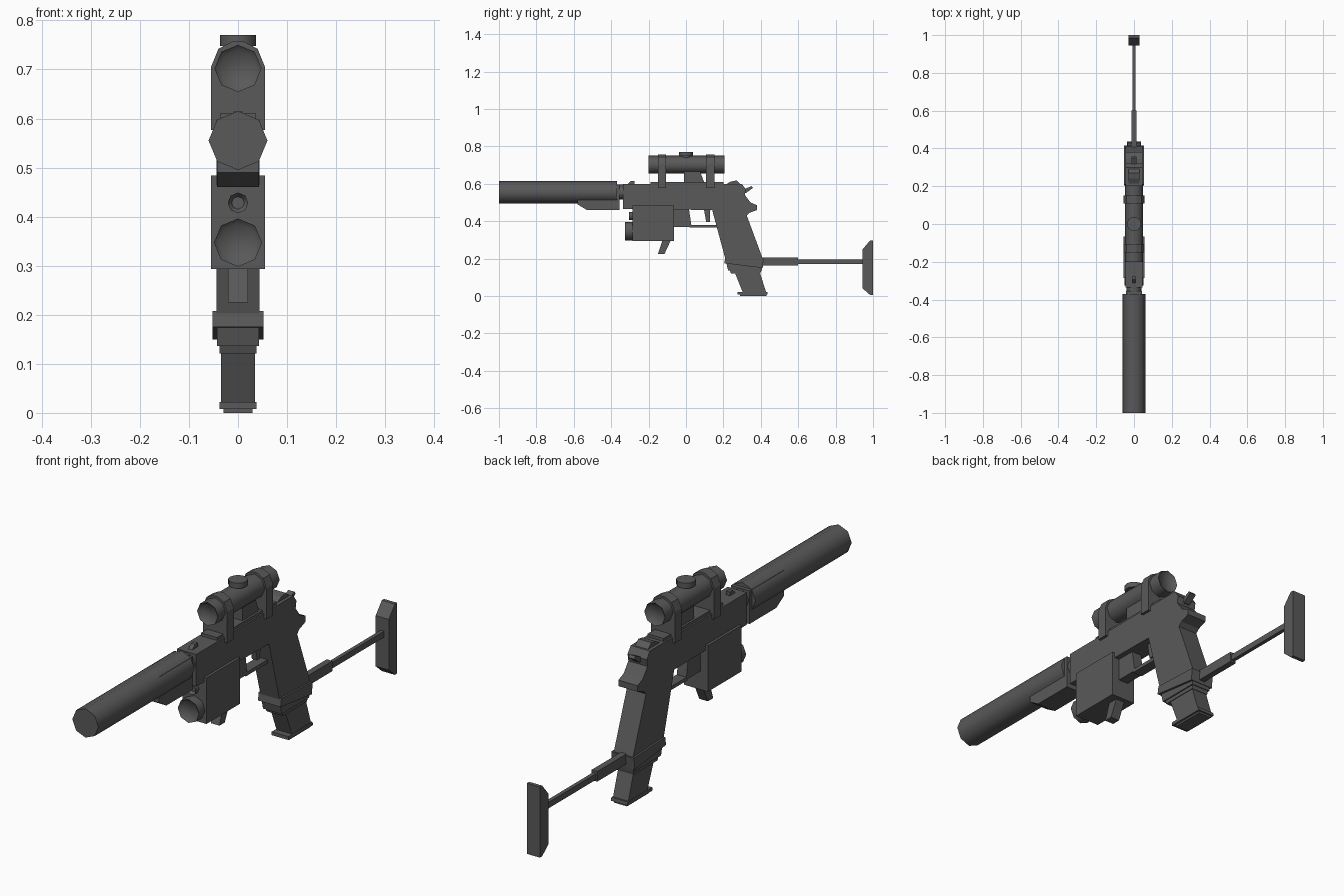
import bpy, bmesh, math
from mathutils import Matrix, Vector

if "Cube" in bpy.data.objects:
    bpy.data.objects.remove(bpy.data.objects["Cube"], do_unlink=True)

metal = bpy.data.materials.new("dark_grey")
metal.use_nodes = True
grey = (0.1, 0.1, 0.1, 1)
metal.diffuse_color = grey
metal.node_tree.nodes["Principled BSDF"].inputs["Base Color"].default_value = grey


def finish(name, bm, smooth=False):
    bmesh.ops.recalc_face_normals(bm, faces=bm.faces)
    mesh = bpy.data.meshes.new(name)
    bm.to_mesh(mesh)
    bm.free()
    mesh.materials.append(metal)
    obj = bpy.data.objects.new(name, mesh)
    bpy.context.collection.objects.link(obj)
    if smooth:
        bpy.ops.object.select_all(action='DESELECT')
        obj.select_set(True)
        bpy.context.view_layer.objects.active = obj
        bpy.ops.object.shade_smooth_by_angle(angle=math.radians(50))
    return obj


def extrude(name, points, direction):
    """Closed outline pushed along a direction."""
    bm = bmesh.new()
    face = bm.faces.new([bm.verts.new(p) for p in points])
    ext = bmesh.ops.extrude_face_region(bm, geom=[face])["geom"]
    bmesh.ops.translate(bm, vec=direction,
                        verts=[v for v in ext if isinstance(v, bmesh.types.BMVert)])
    return finish(name, bm)


def side(name, profile, half):
    """Side outline (y, z) widened to both sides of x = 0."""
    return extrude(name, [(-half, y, z) for y, z in profile], Vector((2 * half, 0, 0)))


def block(name, y0, y1, z0, z1, half):
    return side(name, [(y0, z0), (y1, z0), (y1, z1), (y0, z1)], half)


def tube(name, y0, y1, z, r, lip=0, depth=0.012, both=False):
    """Octagonal tube along y, with optional recessed ends."""
    bm = bmesh.new()
    place = Matrix.Translation((0, (y0 + y1) / 2, z)) @ Matrix.Rotation(math.pi / 2, 4, 'X')
    bmesh.ops.create_cone(bm, cap_ends=True, segments=8, radius1=r, radius2=r,
                          depth=y1 - y0, matrix=place)
    bm.normal_update()
    if lip:
        ends = [f for f in bm.faces if f.normal.y < -0.9 or (both and f.normal.y > 0.9)]
        for f in ends:
            n = f.normal.copy()
            bmesh.ops.inset_region(bm, faces=[f], thickness=lip)
            bmesh.ops.translate(bm, verts=f.verts[:], vec=-n * depth)
    return finish(name, bm, True)


def knob(name, z0, z1, r):
    bm = bmesh.new()
    bmesh.ops.create_cone(bm, cap_ends=True, segments=12, radius1=r, radius2=r,
                          depth=z1 - z0, matrix=Matrix.Translation((0, 0, (z0 + z1) / 2)))
    return finish(name, bm, True)


# Suppressor, shroud and muzzle
tube("suppressor", -1, -0.37, 0.555, 0.06)
side("barrel_shroud", [(-0.58, 0.49), (-0.53, 0.46), (-0.355, 0.46),
                       (-0.355, 0.597), (-0.58, 0.597)], 0.043)
tube("muzzle_neck", -0.38, -0.32, 0.555, 0.04)

# Receiver and grip in one outline
side("receiver_and_grip", [
    (-0.337, 0.465), (0.14, 0.46), (0.21, 0.2), (0.41, 0.2), (0.325, 0.43),
    (0.34, 0.445), (0.38, 0.46), (0.38, 0.485), (0.345, 0.5), (0.315, 0.54),
    (0.32, 0.57), (0.3, 0.598), (-0.337, 0.598)], 0.044)
block("top_rail", -0.19, 0.2, 0.59, 0.61, 0.037)
side("front_sight", [(-0.32, 0.59), (-0.275, 0.59), (-0.275, 0.614), (-0.295, 0.614)], 0.009)
side("rear_sight", [(0.2, 0.59), (0.3, 0.59), (0.27, 0.618), (0.24, 0.612)], 0.03)
side("hammer", [(0.3, 0.55), (0.32, 0.55), (0.358, 0.578), (0.35, 0.588), (0.3, 0.565)], 0.014)

# Trigger group
side("guard_front", [(-0.07, 0.37), (0.03, 0.37), (0.015, 0.47), (-0.07, 0.47)], 0.022)
block("guard_bar", 0.02, 0.18, 0.365, 0.38, 0.022)
side("trigger", [(0.095, 0.47), (0.13, 0.47), (0.128, 0.395), (0.108, 0.395)], 0.012)

# Grip collar, magazine and base
side("grip_collar", [(0.205, 0.175), (0.41, 0.15), (0.415, 0.2), (0.21, 0.208)], 0.052)
side("collar_step_upper", [(0.225, 0.136), (0.405, 0.136), (0.41, 0.17), (0.215, 0.18)], 0.043)
side("collar_step_lower", [(0.24, 0.121), (0.398, 0.121), (0.405, 0.15), (0.23, 0.15)], 0.038)
side("magazine", [(0.305, 0.015), (0.43, 0.015), (0.39, 0.14), (0.255, 0.14)], 0.035)
side("magazine_base", [(0.275, 0.008), (0.437, 0.008), (0.435, 0.022), (0.275, 0.022)], 0.038)
block("base_pad", 0.29, 0.43, 0, 0.01, 0.03)

# Shoulder stock
block("stock_sleeve", 0.37, 0.6, 0.163, 0.205, 0.013)
block("stock_rod", 0.59, 0.96, 0.17, 0.195, 0.008)
side("butt_plate", [(0.945, 0.04), (0.985, 0.005), (1, 0.005), (1, 0.298),
                    (0.985, 0.298), (0.945, 0.25)], 0.03)

# Scope with two straddling mounts
tube("scope_tube", -0.2, 0.205, 0.702, 0.048, lip=0.011, both=True)
right_half = [(0.055, 0.577), (0.055, 0.705), (0.04, 0.742), (0.012, 0.757)]
ring = right_half + [(-x, z) for x, z in reversed(right_half)]
for name, y in (("front_scope_mount", -0.15), ("rear_scope_mount", 0.108)):
    extrude(name, [(x, y, z) for x, z in ring], Vector((0, 0.044, 0)))
side("scope_bracket", [(-0.012, 0.6), (0.1, 0.6), (0.07, 0.68), (-0.012, 0.68)], 0.028)
knob("turret_neck", 0.73, 0.752, 0.025)
knob("turret_cap", 0.748, 0.77, 0.037)

# Light module below the receiver
block("light_housing", -0.285, -0.065, 0.293, 0.484, 0.055)
tube("lamp", -0.325, -0.275, 0.347, 0.049, lip=0.011)
tube("aiming_laser", -0.305, -0.275, 0.428, 0.021, lip=0.008)
side("light_lever", [(-0.125, 0.3), (-0.08, 0.3), (-0.115, 0.225), (-0.15, 0.225)], 0.02)
